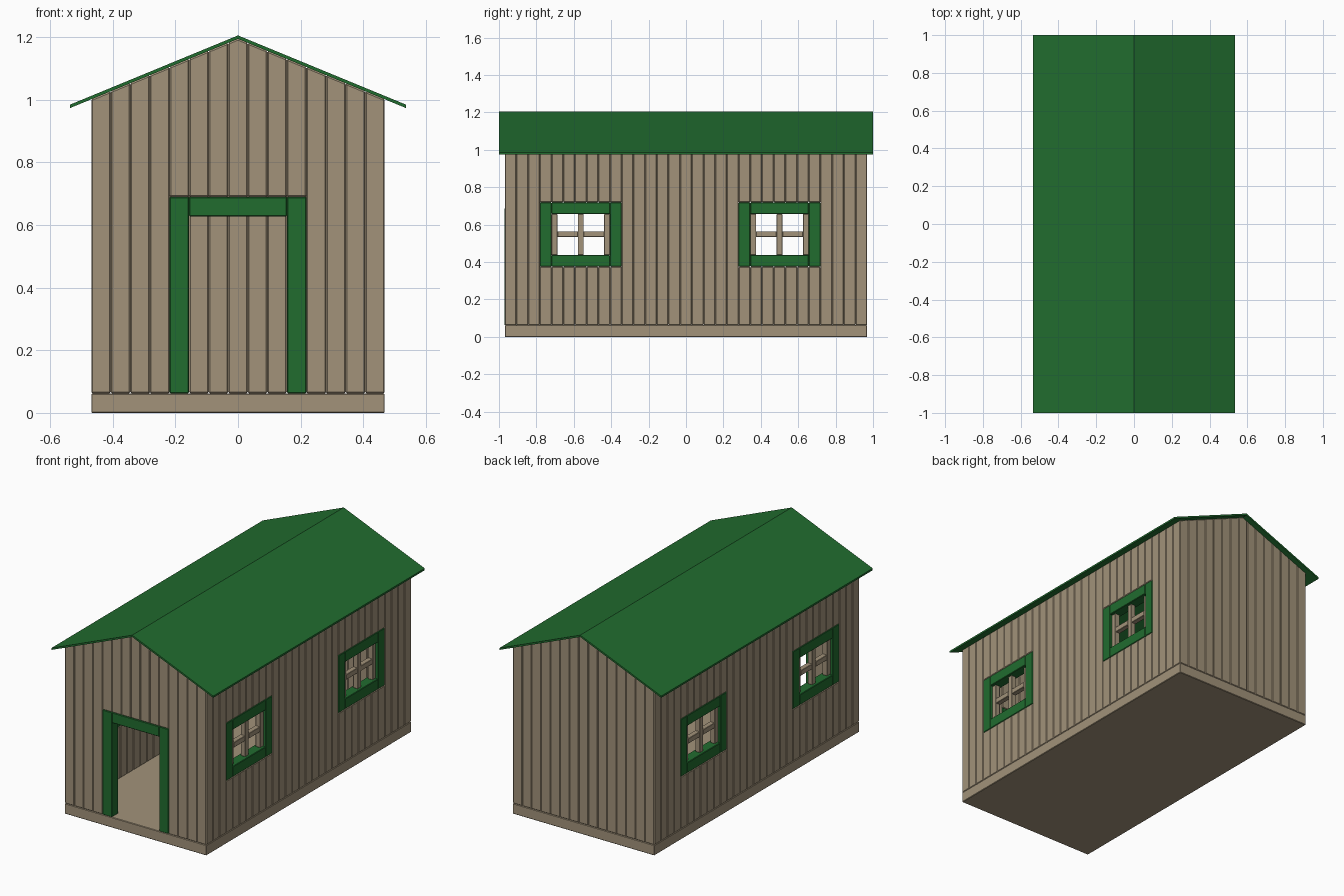
import bpy, bmesh

if "Cube" in bpy.data.objects:
    bpy.data.objects.remove(bpy.data.objects["Cube"])

U = 0.0625                  # plank width and thickness
HX, HY = 7.5 * U, 15.5 * U  # half size of the house
APEX, SLOPE = 1.195, 0.412  # underside of the roof
SILL, HEAD, DOOR_TOP = 0.375, 0.719, 0.69


def material(name, rgb):
    m = bpy.data.materials.new(name)
    m.diffuse_color = (*rgb, 1)
    m.use_nodes = True
    m.node_tree.nodes["Principled BSDF"].inputs["Base Color"].default_value = m.diffuse_color
    return m


TAN = material("tan_wood", (0.36, 0.29, 0.195))
GREEN = material("green_paint", (0.015, 0.15, 0.028))


def prism(bm, profile, y0, y1):
    """Extrude an (x, z) outline from y0 to y1."""
    a = [bm.verts.new((x, y0, z)) for x, z in profile]
    b = [bm.verts.new((x, y1, z)) for x, z in profile]
    bm.faces.new(a)
    bm.faces.new(b[::-1])
    n = len(a)
    for i in range(n):
        j = (i + 1) % n
        bm.faces.new((a[j], a[i], b[i], b[j]))


def box(bm, x0, x1, y0, y1, z0, z1):
    prism(bm, [(x0, z0), (x1, z0), (x1, z1), (x0, z1)], y0, y1)


def plank(bm, x0, x1, y0, y1, z0):
    """Upright board whose top follows the roof."""
    top = [(x, APEX - SLOPE * abs(x)) for x in ((x1, 0, x0) if x0 < 0 < x1 else (x1, x0))]
    prism(bm, [(x0, z0), (x1, z0)] + top, y0, y1)


def finish(name, bm, mat, bevel=0.004):
    bmesh.ops.recalc_face_normals(bm, faces=bm.faces)
    me = bpy.data.meshes.new(name)
    bm.to_mesh(me)
    bm.free()
    me.materials.append(mat)
    ob = bpy.data.objects.new(name, me)
    bpy.context.collection.objects.link(ob)
    if bevel:
        mod = ob.modifiers.new("Bevel", 'BEVEL')
        mod.width = bevel
        mod.segments = 1
        mod.limit_method = 'ANGLE'
        mod.angle_limit = 0.9


# Floor slab
bm = bmesh.new()
box(bm, -HX, HX, -HY, HY, 0, U)
finish("floor", bm, TAN, 0.003)

# Gable walls, front one with the doorway
for name, y0, door in (("front_wall", -HY, True), ("back_wall", HY - U, False)):
    bm = bmesh.new()
    for k in range(15):
        x = -HX + k * U
        plank(bm, x, x + U, y0, y0 + U, DOOR_TOP if door and 4 <= k <= 10 else U)
    finish(name, bm, TAN)

# Door frame
bm = bmesh.new()
for x0 in (-3.5 * U, 2.5 * U):
    box(bm, x0, x0 + U, -HY - 0.001, -HY + U, U, DOOR_TOP)
box(bm, -2.5 * U, 2.5 * U, -HY - 0.001, -HY + U, DOOR_TOP - U, DOOR_TOP)
finish("door_frame", bm, GREEN, 0.003)

# Side walls with two windows each
WINDOWS = (3, 20)  # first plank replaced by each window
for side, x0 in (("right", HX - U), ("left", -HX)):
    x1 = x0 + U
    bm = bmesh.new()
    for k in range(1, 30):
        y = -HY + k * U
        if any(w <= k < w + 7 for w in WINDOWS):
            box(bm, x0, x1, y, y + U, U, SILL)
            plank(bm, x0, x1, y, y + U, HEAD)
        else:
            plank(bm, x0, x1, y, y + U, U)
    finish(side + "_wall", bm, TAN)

    for n, w in enumerate(WINDOWS, 1):
        y0, y1 = -HY + w * U, -HY + (w + 7) * U
        # Green casing
        bm = bmesh.new()
        for y in (y0, y1 - U):
            box(bm, x0, x1, y, y + U, SILL, HEAD)
        for z in (SILL, HEAD - U):
            box(bm, x0, x1, y0 + U, y1 - U, z, z + U)
        finish(f"{side}_window_casing_{n}", bm, GREEN, 0.003)
        # Stiles and glazing bars, set in the middle of the wall
        bm = bmesh.new()
        xa, xb, t = x0 + U / 4, x1 - U / 4, U / 2
        yc, zc = (y0 + y1) / 2, (SILL + HEAD) / 2 + 0.002
        for y in (y0 + U, yc - t / 2, y1 - U - t):
            box(bm, xa, xb, y, y + t, SILL + U, HEAD - U)
        for ya in (y0 + U + t, yc + t / 2):
            box(bm, xa, xb, ya, ya + 1.75 * U - t / 2 + U / 2 - t / 2, zc - t / 2, zc + t / 2)
        finish(f"{side}_window_bars_{n}", bm, TAN, 0.002)

# Roof: thin folded sheet overhanging all sides
E = 0.536
low, T = APEX - SLOPE * E, 0.011
bm = bmesh.new()
prism(bm, [(-E, low), (0, APEX), (E, low), (E, low + T), (0, APEX + T), (-E, low + T)], -1, 1)
finish("roof", bm, GREEN, 0)
